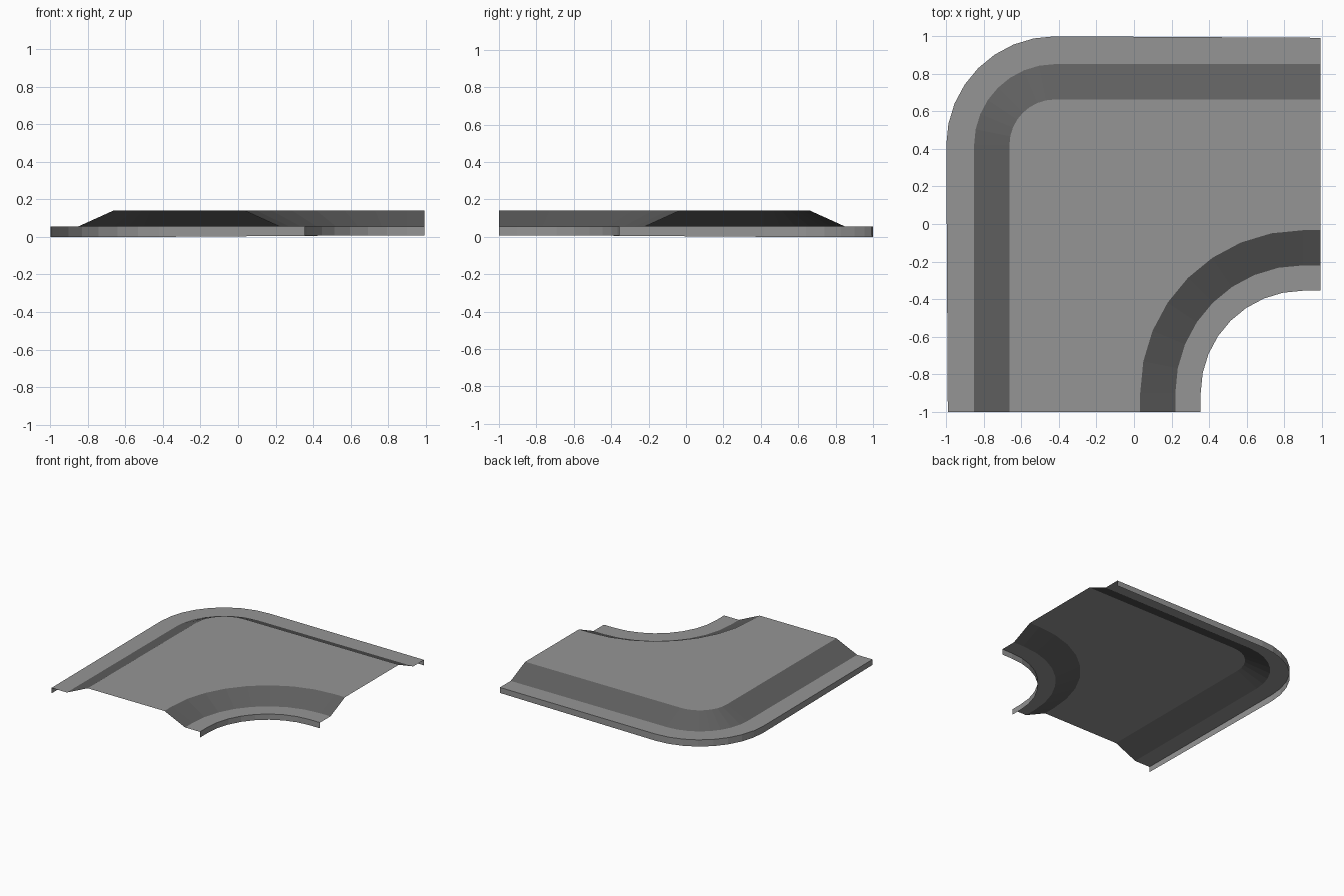
import bpy, bmesh, math

if "Cube" in bpy.data.objects:
    bpy.data.objects.remove(bpy.data.objects["Cube"])

SEGS = 8            # facets in each bend
X_END, Y_END = 0.993, -1.0   # open ends of the corner piece


def material(name, v):
    m = bpy.data.materials.new(name)
    m.diffuse_color = (v, v, v, 1)
    m.use_nodes = True
    m.node_tree.nodes["Principled BSDF"].inputs["Base Color"].default_value = m.diffuse_color
    return m


def rail(cx, cy, r, z, z_end=None, taper=0.0):
    """Path from the front end, round a bend, to the right end."""
    z_end = z if z_end is None else z_end
    pts = [(cx - r + taper, Y_END, z_end)]
    for i in range(SEGS + 1):
        a = math.pi - math.pi / 2 * i / SEGS
        pts.append((cx + r * math.cos(a), cy + r * math.sin(a), z))
    pts.append((X_END, cy + r - taper, z_end))
    return pts


OUT = (-0.42, 0.42)   # centre of the outer bend
INN = (0.90, -0.90)   # centre of the inner bend

# cross-section from the outer skirt, over the raised plate, to the inner skirt
rails = [
    rail(*OUT, 0.579, 0.0, 0.01, 0.008),
    rail(*OUT, 0.579, 0.055, taper=0.008),
    rail(*OUT, 0.431, 0.055),
    rail(*OUT, 0.243, 0.14),
    rail(*INN, 0.867, 0.14),
    rail(*INN, 0.680, 0.055),
    rail(*INN, 0.545, 0.055),
    rail(*INN, 0.545, 0.008),
]

# open sheet lofted through the rails
bm = bmesh.new()
rows = [[bm.verts.new(p) for p in r] for r in rails]
for s, (a, b) in enumerate(zip(rows, rows[1:])):
    for i in range(len(a) - 1):
        f = bm.faces.new((a[i], b[i], b[i + 1], a[i + 1]))
        f.material_index = 1 if s in (2, 4) else 0   # sloped bands are darker
bm.normal_update()

mesh = bpy.data.meshes.new("corner_platform")
bm.to_mesh(mesh)
bm.free()
mesh.materials.append(material("mid grey", 0.30))
mesh.materials.append(material("dark grey slope", 0.115))
obj = bpy.data.objects.new("corner_platform", mesh)
bpy.context.collection.objects.link(obj)
